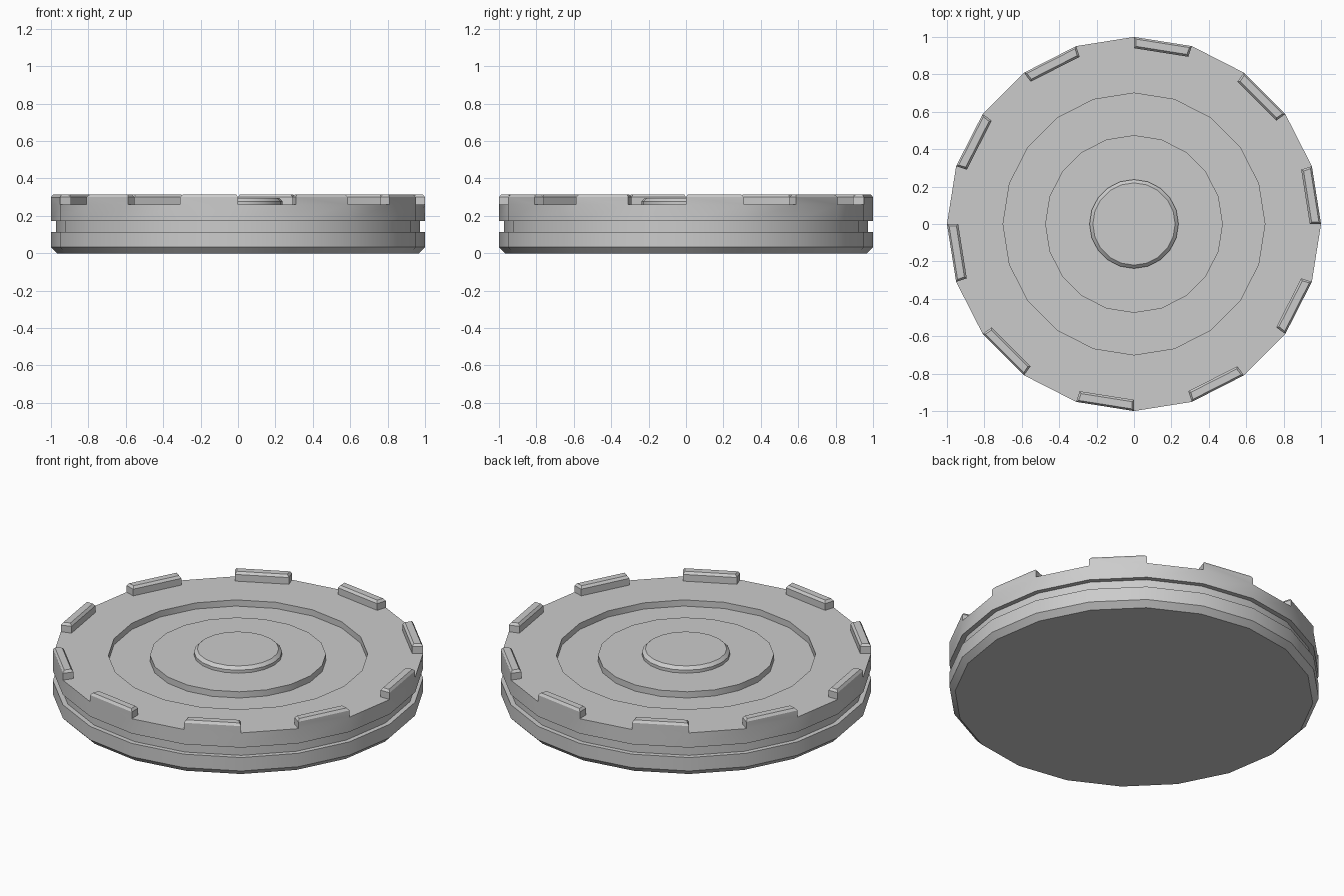
import bpy, bmesh, math

if "Cube" in bpy.data.objects:
    bpy.data.objects.remove(bpy.data.objects["Cube"])

SIDES = 20


def ring(bm, r, z):
    return [bm.verts.new((r * math.cos(2 * math.pi * i / SIDES),
                          r * math.sin(2 * math.pi * i / SIDES), z))
            for i in range(SIDES)]


def lathe(bm, profile, bottom_cap):
    """Revolve (radius, z) points; returns one list of faces per band."""
    rings = [ring(bm, r, z) for r, z in profile]
    bands = []
    for a, b in zip(rings, rings[1:]):
        bands.append([bm.faces.new((a[i], a[(i + 1) % SIDES], b[(i + 1) % SIDES], b[i]))
                      for i in range(SIDES)])
    bm.faces.new(rings[-1])
    if bottom_cap:
        bm.faces.new(rings[0][::-1])
    return bands


def finish(bm, name):
    bm.normal_update()
    mesh = bpy.data.meshes.new(name)
    bm.to_mesh(mesh)
    bm.free()
    obj = bpy.data.objects.new(name, mesh)
    bpy.context.collection.objects.link(obj)
    bpy.ops.object.select_all(action='DESELECT')
    obj.select_set(True)
    bpy.context.view_layer.objects.active = obj
    bpy.ops.object.shade_smooth_by_angle(angle=math.radians(30))


# Disc: chamfered foot, side groove, flat rim, ring-shaped recess, raised island
bm = bmesh.new()
bands = lathe(bm, [
    (0.968, 0), (1, 0.033), (1, 0.113),
    (0.972, 0.113), (0.972, 0.172), (1, 0.172),
    (1, 0.26), (0.94, 0.26), (0.7, 0.26),
    (0.7, 0.223), (0.475, 0.223), (0.475, 0.26),
], True)
bm.normal_update()

# Rim teeth: every other segment of the outer rim, raised with a chamfered top
teeth = bmesh.ops.extrude_discrete_faces(bm, faces=bands[6][::2])["faces"]
bmesh.ops.translate(bm, vec=(0, 0, 0.04), verts=[v for f in teeth for v in f.verts])
bm.normal_update()
bmesh.ops.inset_individual(bm, faces=teeth, thickness=0.015, depth=0.014)
finish(bm, "toothed_disc")

# Centre button on the island
bm = bmesh.new()
lathe(bm, [(0.238, 0.255), (0.238, 0.278), (0.22, 0.295)], False)
finish(bm, "centre_button")
